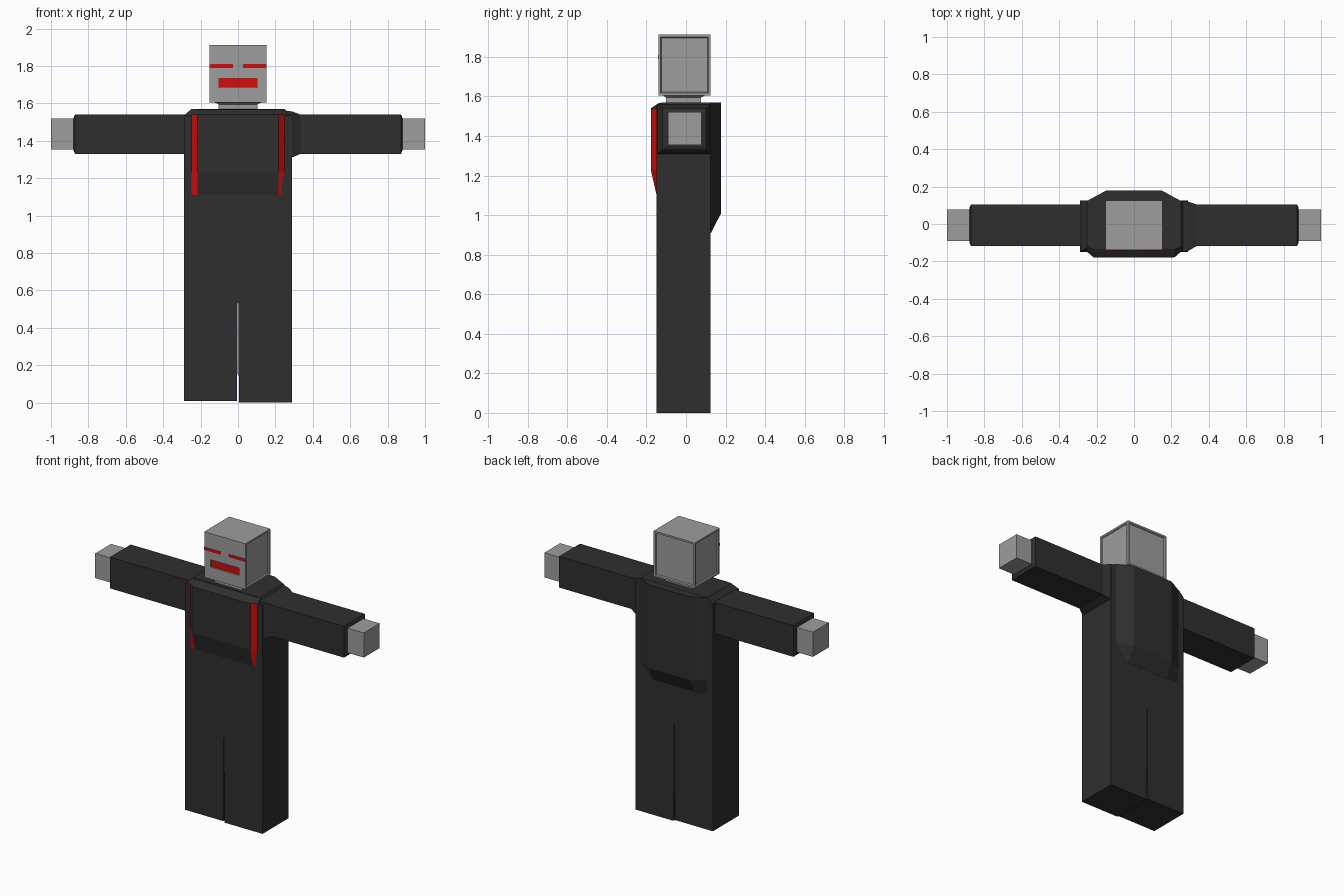
import bpy, bmesh

if "Cube" in bpy.data.objects:
    bpy.data.objects.remove(bpy.data.objects["Cube"])


def material(name, r, g, b):
    m = bpy.data.materials.new(name)
    m.diffuse_color = (r, g, b, 1)
    m.use_nodes = True
    m.node_tree.nodes["Principled BSDF"].inputs["Base Color"].default_value = m.diffuse_color
    return m


BLACK = material("black cloth", 0.028, 0.028, 0.028)
GREY = material("grey skin", 0.34, 0.34, 0.34)
RED = material("red trim", 0.64, 0.004, 0.004)


def finish(name, bm, *mats):
    bmesh.ops.recalc_face_normals(bm, faces=bm.faces)
    me = bpy.data.meshes.new(name)
    bm.to_mesh(me)
    bm.free()
    for m in mats:
        me.materials.append(m)
    ob = bpy.data.objects.new(name, me)
    bpy.context.collection.objects.link(ob)
    return ob


def loft(rings):
    """Join rings of equal point count and cap both ends."""
    bm = bmesh.new()
    vs = [[bm.verts.new(p) for p in r] for r in rings]
    n = len(rings[0])
    for a, b in zip(vs, vs[1:]):
        for i in range(n):
            j = (i + 1) % n
            bm.faces.new((a[i], a[j], b[j], b[i]))
    bm.faces.new(vs[0])
    bm.faces.new(vs[-1])
    return bm


def rect_z(z, x0, x1, y0, y1):
    return [(x0, y0, z), (x1, y0, z), (x1, y1, z), (x0, y1, z)]


def rect_x(x, y0, y1, z0, z1):
    return [(x, y0, z0), (x, y1, z0), (x, y1, z1), (x, y0, z1)]


def box(x0, x1, y0, y1, z0, z1):
    return loft([rect_z(z0, x0, x1, y0, y1), rect_z(z1, x0, x1, y0, y1)])


# Torso with chamfered shoulders
finish("torso", loft([
    rect_z(0.65, -0.288, 0.288, -0.15, 0.125),
    rect_z(1.535, -0.288, 0.288, -0.15, 0.125),
    rect_z(1.57, -0.25, 0.25, -0.125, 0.125)]), BLACK)


# Raised chest and back panels: trapezoid sections
def panel(sections):
    return loft([[(-xo, yo, z), (-xi, yi, z), (xi, yi, z), (xo, yo, z)]
                 for z, xo, yo, xi, yi in sections])


bm = panel([(1.11, 0.25, -0.149, 0.217, -0.151),
            (1.23, 0.25, -0.149, 0.217, -0.178),
            (1.54, 0.25, -0.149, 0.217, -0.178),
            (1.568, 0.25, -0.124, 0.217, -0.135)])
for f in bm.faces:
    c = f.calc_center_median()
    if abs(c.x) > 0.22 and c.z < 1.54:
        f.material_index = 1
finish("chest_panel", bm, BLACK, RED)
finish("back_panel", panel([(0.91, 0.25, 0.12, 0.15, 0.126),
                            (1.01, 0.25, 0.124, 0.15, 0.178),
                            (1.569, 0.25, 0.124, 0.15, 0.178)]), BLACK)

# Legs with a thin wedge-shaped gap, arms with tapered cuffs, hands
for side, s, base in (("left", -1, 0.008), ("right", 1, 0.0)):
    finish(side + "_leg", loft([
        rect_z(base, s * 0.005, s * 0.288, -0.15, 0.125),
        rect_z(0.651, s * 0.0005, s * 0.288, -0.15, 0.125)]), BLACK)
    finish(side + "_arm", loft([
        rect_x(s * 0.27, -0.118, 0.104, 1.33, 1.54),
        rect_x(s * 0.872, -0.118, 0.104, 1.33, 1.54),
        rect_x(s * 0.88, -0.10, 0.087, 1.35, 1.52)]), BLACK)
    finish(side + "_hand", box(s * 0.86, s * 1.0, -0.09, 0.078, 1.354, 1.52),
           GREY)

# Flared shoulder joint on the right side only
finish("right_shoulder", loft([
    rect_x(0.26, -0.148, 0.123, 1.30, 1.56),
    rect_x(0.288, -0.145, 0.12, 1.31, 1.557),
    rect_x(0.335, -0.118, 0.104, 1.33, 1.54)]), BLACK)

# Neck, flaring slightly beneath the head
finish("neck", loft([
    rect_z(1.55, -0.104, 0.104, -0.102, 0.076),
    rect_z(1.595, -0.104, 0.104, -0.102, 0.076),
    rect_z(1.607, -0.13, 0.13, -0.12, 0.10)]), GREY)

# Head with recessed side and back panels
bm = box(-0.153, 0.153, -0.14, 0.125, 1.605, 1.912)
bmesh.ops.recalc_face_normals(bm, faces=bm.faces)
bm.normal_update()
sides = [f for f in bm.faces if abs(f.normal.x) > 0.9 or f.normal.y > 0.9]
bmesh.ops.inset_individual(bm, faces=sides, thickness=0.017)
bmesh.ops.inset_individual(bm, faces=sides, thickness=0.006, depth=-0.008)
head = finish("head", bm, GREY)

# Mouth recess with a red plate inside
cutter = finish("mouth_cutter", box(-0.105, 0.105, -0.16, -0.128, 1.686, 1.736),
                GREY)
cutter.hide_render = True
cutter.hide_viewport = True
cutter.display_type = 'WIRE'
cut = head.modifiers.new("mouth_recess", 'BOOLEAN')
cut.operation = 'DIFFERENCE'
cut.solver = 'EXACT'
cut.object = cutter
finish("mouth", box(-0.104, 0.104, -0.132, -0.126, 1.687, 1.735), RED)

# Eye strips
for side, s in (("left", -1), ("right", 1)):
    finish(side + "_eye", box(s * 0.027, s * 0.153, -0.142, -0.136, 1.79, 1.81),
           RED)
